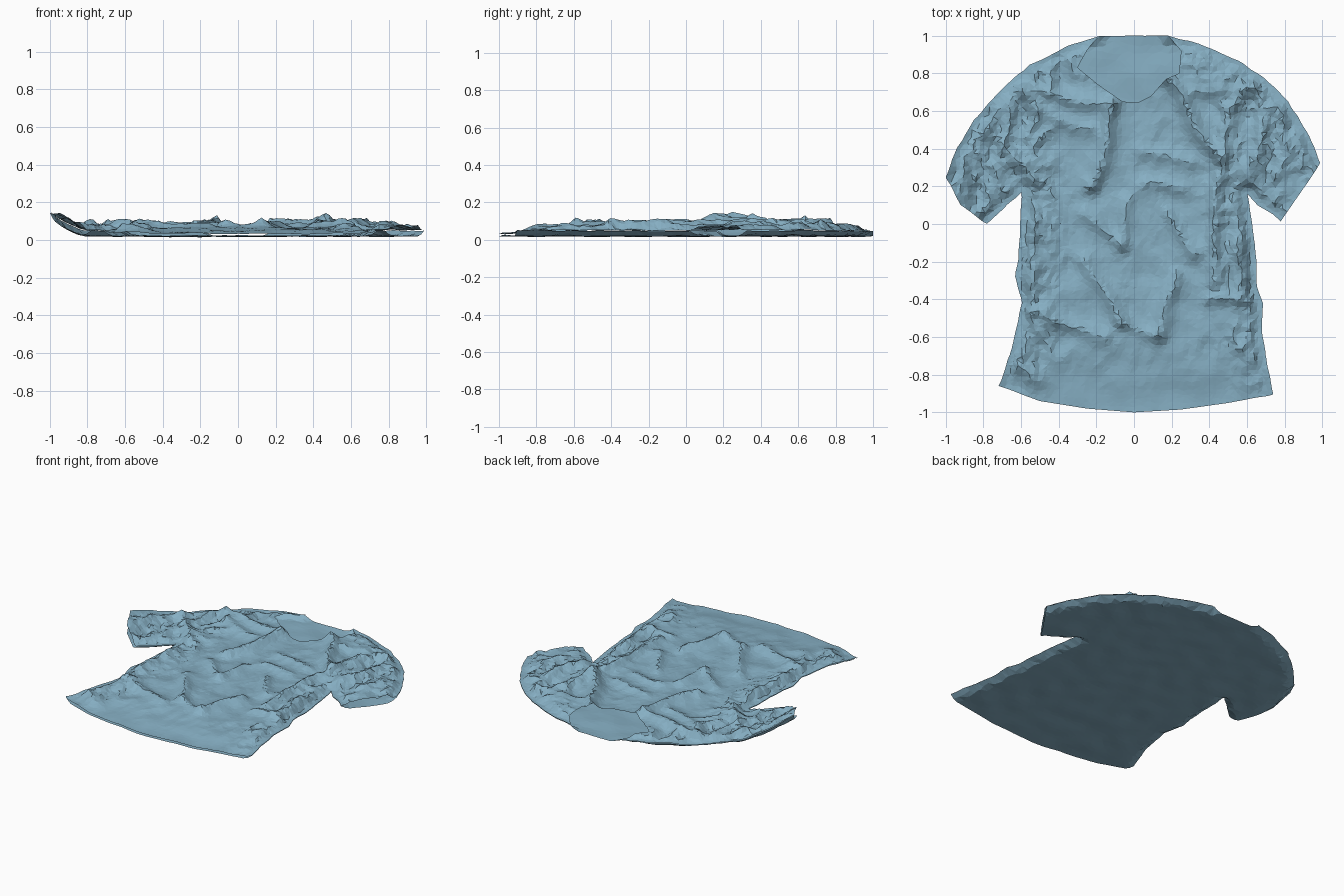
import bpy, bmesh, math, random
from mathutils import Vector, noise
from mathutils.geometry import delaunay_2d_cdt, intersect_point_line

if "Cube" in bpy.data.objects:
    bpy.data.objects.remove(bpy.data.objects["Cube"])

random.seed(4)

# Outline of the shirt lying flat, as edge runs (counter-clockwise)
hem = [(-.72, -.86), (-.5, -.94), (-.25, -.98), (0, -1), (.25, -.985), (.5, -.95), (.74, -.905)]
right_side = [(.74, -.905), (.71, -.75), (.68, -.58), (.685, -.42), (.65, -.33), (.65, -.2),
              (.635, -.05), (.6, .16), (.66, .1), (.78, .015)]
right_cuff = [(.78, .015), (.99, .32)]
right_shoulder = [(.99, .32), (.93, .47), (.82, .65), (.7, .77), (.55, .87), (.35, .955), (.18, 1)]
back_neck = [(.18, 1), (-.18, 1)]
left_shoulder = [(-.18, 1), (-.35, .945), (-.55, .85), (-.7, .72), (-.85, .55), (-.94, .4), (-1, .25)]
left_cuff = [(-1, .25), (-.92, .1), (-.78, 0)]
left_side = [(-.78, 0), (-.65, .12), (-.595, .17), (-.605, 0), (-.61, -.15), (-.63, -.28),
             (-.595, -.42), (-.635, -.6), (-.68, -.75), (-.72, -.86)]
front_neck = [(.18, 1), (.25, .92), (.24, .8), (.17, .77), (.09, .68), (.02, .645), (-.06, .65),
              (-.19, .74), (-.3, .83), (-.25, .92), (-.18, 1)]
SEAMS = [right_side, right_shoulder, left_shoulder, left_side]

# Main folds of the front: x0, y0, x1, y1, height
FOLDS = [
    (-.25, -.2, -.06, -.53, .04), (.22, -.28, .13, -.58, .045), (-.06, -.53, .13, -.6, .03),
    (-.1, .62, -.22, .2, .055), (.15, .8, .45, .35, .06), (-.03, .12, -.06, -.1, .035),
    (-.25, .05, -.08, -.1, .03), (.18, .05, .33, -.15, .035), (.05, .2, .28, .2, .03),
    (-.55, -.47, -.15, -.61, .035), (.05, .38, .3, .32, .025), (-.6, .72, -.12, .62, .04),
    (-.5, .58, -.22, .53, .03), (-.78, .52, -.55, .25, .04), (.3, .7, .62, .73, .03),
    (.5, .62, .48, .3, .04), (.72, .6, .6, .25, .035), (.85, .48, .72, .2, .025),
    (-.52, .1, -.55, -.4, .035), (.43, .25, .42, -.3, .045), (.56, -.1, .58, -.38, .03),
    (.4, -.4, .62, -.42, .035), (-.62, -.75, -.5, -.85, .03)]


def seg_dist(p, a, b):
    q, t = intersect_point_line(p, a, b)
    t = max(0, min(1, t))
    return (p - (a + (b - a) * t)).length


def run_dist(p, runs):
    return min(seg_dist(p, Vector(a), Vector(b)) for r in runs for a, b in zip(r, r[1:]))


def inside(p, poly):
    hit = False
    for a, b in zip(poly, poly[1:] + poly[:1]):
        if (a.y > p.y) != (b.y > p.y) and p.x < (b.x - a.x) * (p.y - a.y) / (b.y - a.y) + a.x:
            hit = not hit
    return hit


def smooth(t):
    t = max(0, min(1, t))
    return t * t * (3 - 2 * t)


def back_z(p, d):
    z = .02 + .008 * noise.noise(Vector((p.x * 7, p.y * 7, 0)))
    z += .028 * (1 - smooth(d / .05))                     # seam curls up
    return z + .1 * max(0, (-.8 - p.x) / .2) ** 1.6       # lifted left cuff


def front_z(p, d):
    hem_fade = smooth((p.y + .98 - .12 * p.x * p.x) / .3)
    swell = smooth(d / .07)
    z = back_z(p, d) + .004 + swell * (.008 + .024 * hem_fade)
    for x0, y0, x1, y1, h in FOLDS:
        wob = Vector((noise.noise(Vector((p.x * 5, p.y * 5, 7))), noise.noise(Vector((p.x * 5, p.y * 5, 9)))))
        r = seg_dist(p + wob * .035, Vector((x0, y0)), Vector((x1, y1)))
        z += swell * h * .85 * math.exp(-(r / .04) ** 1.5)
    # fine crumpling, strongest along the sides and over the sleeves
    busy = max(math.exp(-((d - .1) / .11) ** 2), smooth((abs(p.x) - .35) / .2) * smooth((p.y - .05) / .2))
    crease = 1 - 2.2 * abs(noise.noise(Vector((p.x * 9, p.y * 6, 3))))
    crease += .5 - abs(noise.noise(Vector((p.x * 19, p.y * 13, 5))))
    z += swell * (.3 + .7 * hem_fade) * (.005 + .017 * busy) * crease
    return max(z, back_z(p, d) + .004 * swell)


def cloth_panel(name, runs, height, step, flip):
    edge = []
    for r in runs:
        for a, b in zip(r, r[1:]):
            a, b = Vector(a), Vector(b)
            n = max(1, round((b - a).length / .03))
            edge += [a.lerp(b, i / n) for i in range(n)]
    pts, n = list(edge), int(1 / step)
    for i in range(-n, n + 1):
        for j in range(-n, n + 1):
            p = Vector((i + random.uniform(-.3, .3), j + random.uniform(-.3, .3))) * step
            if inside(p, edge) and run_dist(p, runs) > step * .5:
                pts.append(p)
    loop = [(i, (i + 1) % len(edge)) for i in range(len(edge))]
    flat, _, faces, *_ = delaunay_2d_cdt(pts, loop, [], 1, 1e-5)
    verts = []
    for p in flat:
        d = run_dist(p, SEAMS)
        rough = .007 * (1 - smooth(d / .2))
        v = noise.noise_vector(Vector((p.x * 14, p.y * 14, 2))) * rough   # puckered seams
        verts.append((max(-1, min(1, p.x + v.x)), max(-1, min(1, p.y + v.y)), height(p, d)))
    mesh = bpy.data.meshes.new(name)
    mesh.from_pydata(verts, [], [f[::-1] if flip else f for f in faces])
    obj = bpy.data.objects.new(name, mesh)
    bpy.context.collection.objects.link(obj)
    mat = bpy.data.materials.get("blue_cloth") or bpy.data.materials.new("blue_cloth")
    mat.diffuse_color = (.24, .43, .55, 1)
    mat.use_nodes = True
    mat.node_tree.nodes["Principled BSDF"].inputs["Base Color"].default_value = mat.diffuse_color
    mesh.materials.append(mat)
    return obj


# Back of the shirt on the ground, then the wrinkled front with its neck opening
sides = [left_shoulder, left_cuff, left_side]
cloth_panel("shirt_back", [hem, right_side, right_cuff, right_shoulder, back_neck] + sides, back_z, .035, True)
cloth_panel("shirt_front", [hem, right_side, right_cuff, right_shoulder, front_neck] + sides, front_z, .022, False)
